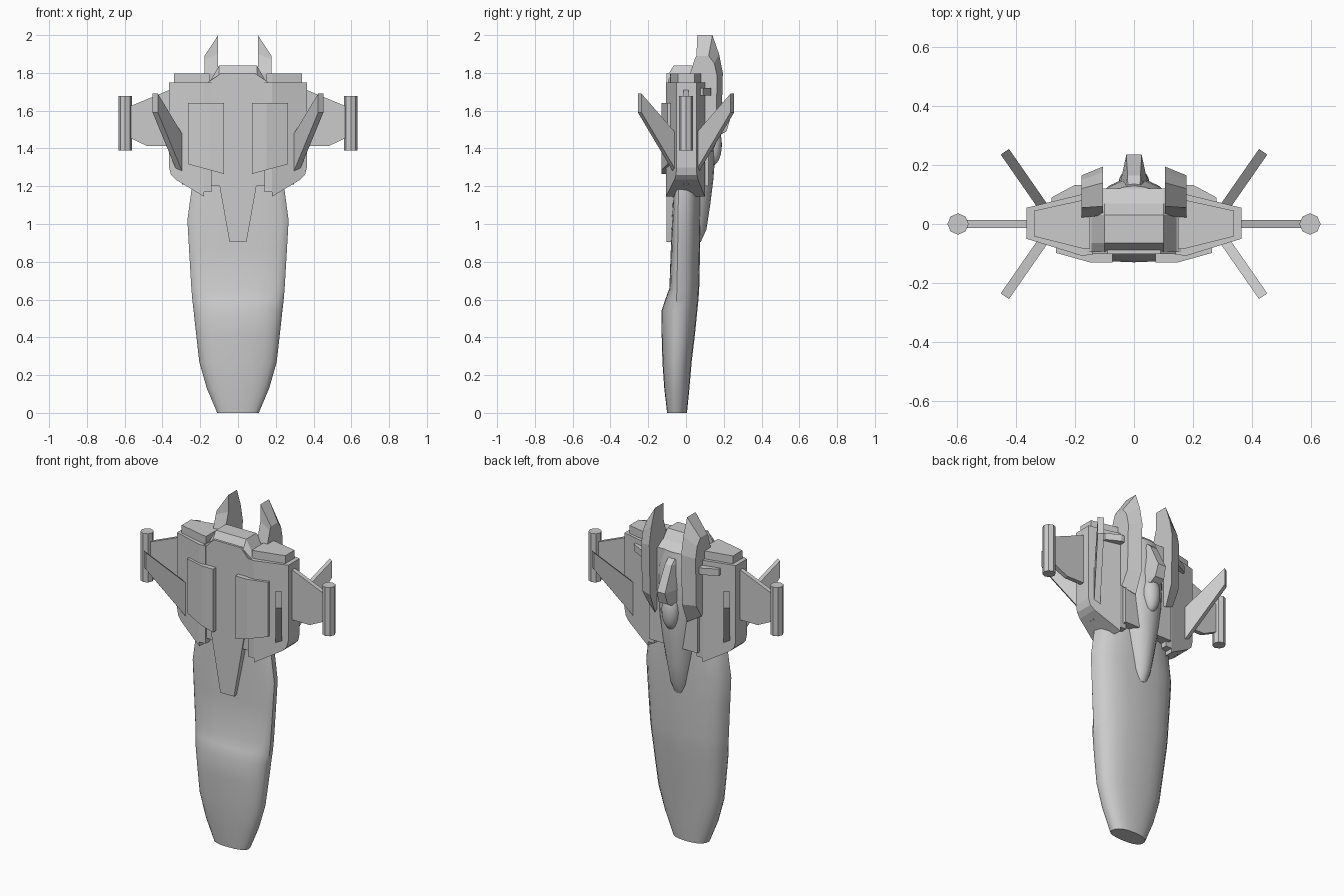
import bpy, bmesh, math
from mathutils import Vector

if "Cube" in bpy.data.objects:
    bpy.data.objects.remove(bpy.data.objects["Cube"])


def loft(name, rings, smooth=0, mirror=""):
    """Skin equal-length closed rings, cap both ends, mirror about the world axes."""
    bm = bmesh.new()
    vs = [[bm.verts.new(p) for p in r] for r in rings]
    n = len(rings[0])
    for a, b in zip(vs, vs[1:]):
        for i in range(n):
            j = (i + 1) % n
            bm.faces.new((a[i], a[j], b[j], b[i]))
    bm.faces.new(vs[0])
    bm.faces.new(vs[-1])
    bmesh.ops.recalc_face_normals(bm, faces=bm.faces)
    me = bpy.data.meshes.new(name)
    bm.to_mesh(me)
    bm.free()
    ob = bpy.data.objects.new(name, me)
    bpy.context.collection.objects.link(ob)
    if mirror:
        m = ob.modifiers.new("mirror", 'MIRROR')
        m.use_axis = ("x" in mirror, "y" in mirror, False)
        m.use_mirror_merge = False
    if smooth:
        bpy.ops.object.select_all(action='DESELECT')
        ob.select_set(True)
        bpy.context.view_layer.objects.active = ob
        bpy.ops.object.shade_smooth_by_angle(angle=math.radians(smooth))
    return ob


def section(w, yf, yc, yb, z, n=10, p=0.8):
    """Lens-like section: shallow front arc and fuller back arc meeting at yc."""
    r = []
    for k in range(2 * n):
        t = math.pi * k / n
        c, s = math.cos(t), math.sin(t)
        x = w * math.copysign(abs(c) ** p, c)
        if k % n == 0:
            y = yc
        elif s > 0:
            y = yc + (yb - yc) * s ** p
        else:
            y = yc - (yc - yf) * abs(s)
        r.append((x, y, z))
    return r


# Main hull, standing on its nose
loft("hull", [section(*s) for s in (
    (.11, -.10, -.06, .005, 0), (.165, -.115, -.06, .018, .13),
    (.205, -.125, -.058, .03, .27), (.222, -.129, -.055, .048, .42),
    (.235, -.13, -.052, .06, .54), (.242, -.11, -.05, .066, .60),
    (.247, -.088, -.048, .07, .66), (.26, -.08, -.044, .075, .88),
    (.268, -.075, -.042, .077, 1.02), (.245, -.068, -.04, .077, 1.19),
    (.17, -.06, -.04, .07, 1.4))], smooth=35)

# Engine core block between the pods
core = [(-.16, 1.2), (.16, 1.2), (.16, 1.75), (.145, 1.76), (.10, 1.84),
        (-.10, 1.84), (-.145, 1.76), (-.16, 1.75)]
low = [(x, min(z, 1.79)) for x, z in core]
loft("core_block", [[(x, -.095, z) for x, z in low], [(x, -.065, z) for x, z in core],
                    [(x, .03, z) for x, z in core], [(x, .07, z) for x, z in low],
                    [(x, .12, min(z, 1.76)) for x, z in core]])

# Tapering front plate
plate = [(-.045, .905), (.045, .905), (.11, 1.27), (.145, 1.5), (.145, 1.74),
         (.09, 1.80), (-.09, 1.80), (-.145, 1.74), (-.145, 1.5), (-.11, 1.27)]
loft("front_plate", [[(x, y, z) for x, z in plate] for y in (-.102, -.05)])


# Side pods: outline in x,z, thinner toward the outer edge
def depth(x, f0, f1):
    t = (x - .18) / .185
    return f0 + (f1 - f0) * t


pod = [(.18, 1.145), (.33, 1.235), (.355, 1.26), (.365, 1.30), (.365, 1.75), (.18, 1.75)]
loft("side_pod", [[(x, depth(x, -.107, -.05), z) for x, z in pod],
                  [(x, depth(x, .10, .055), z) for x, z in pod]], mirror="x")
inner = [(.14, -.105), (.181, -.107), (.181, .10), (.14, .10)]
loft("pod_root", [[(x, y, z) for x, y in inner] for z in (1.17, 1.75)], mirror="x")
cap = [(.15, -.085), (.18, -.082), (.34, -.042), (.34, .045), (.18, .08), (.15, .08)]
loft("pod_cap", [[(x, y, z) for x, y in cap] for z in (1.74, 1.797)], mirror="x")

# Front armour panels, bent along one vertical line
bend = [(.073, -.13), (.15, -.13), (.265, -.098), (.265, -.06), (.15, -.09), (.073, -.09)]
loft("front_panel", [[(x, y, 1.265 + (x - .073) * .27) for x, y in bend],
                     [(x, y, 1.64) for x, y in bend]], mirror="x")

# Outer wings and wingtip cannons
wing = [(.35, 1.715), (.58, 1.62), (.58, 1.46), (.48, 1.412), (.35, 1.412)]
loft("wing", [[(x, y, z) for x, z in wing] for y in (-.013, .013)], mirror="x")
loft("cannon", [[(.597 + .036 * math.cos(k * math.pi / 4), .036 * math.sin(k * math.pi / 4), z)
                 for k in range(8)] for z in (1.388, 1.677)], mirror="x")

# Four diagonal blades
d = Vector((.57, .82, 0)).normalized()
nrm = Vector((d.y, -d.x, 0)) * .017
blade = [(-.04, 1.43), (.235, 1.69), (.235, 1.59), (-.04, 1.21)]
base = Vector((.304, .052, 0))
loft("diagonal_blade", [[base + d * u + Vector((0, 0, z)) + nrm * s for u, z in blade]
                        for s in (-1, 1)], mirror="xy")

# Rear spine tapering down the back
loft("rear_spine", [section(w, .0, .03, yb, z, p=1) for w, yb, z in (
    (.04, .078, .905), (.06, .108, .97), (.085, .128, 1.1), (.11, .145, 1.235),
    (.13, .155, 1.37), (.14, .155, 1.5), (.14, .15, 1.65), (.12, .13, 1.76))], smooth=35)

# Ridge fairing and rounded bump on the spine
ridge = [(.11, 1.75, .035, .02), (.165, 1.70, .04, .022), (.235, 1.56, .055, .026),
         (.215, 1.49, .055, .03), (.14, 1.45, .05, .03)]
loft("ridge_fairing", [[(-wb, .10, z), (-wt, y, z), (wt, y, z), (wb, .10, z)]
                       for y, z, wb, wt in ridge])
bpy.ops.mesh.primitive_uv_sphere_add(segments=20, ring_count=12, radius=1, location=(0, .14, 1.42))
bump = bpy.context.object
bump.name = "spine_bump"
bump.scale = (.052, .05, .11)
bpy.ops.object.shade_smooth()

# Twin tail fins
fin_in = [(.06, 2), (.14, 2), (.175, 1.9), (.195, 1.8), (.187, 1.5), (.14, 1.38),
          (.05, 1.45), (.03, 1.8), (.06, 1.9)]
fin_out = [(.055, 1.89), (.12, 1.89), (.15, 1.85), (.165, 1.78), (.158, 1.5), (.11, 1.42),
           (.05, 1.47), (.02, 1.79), (.045, 1.87)]
loft("tail_fin", [[(.105, y, z) for y, z in fin_in], [(.178, y, z) for y, z in fin_out]], mirror="x")

# Small bars on the back of the pods
bar = [(.17, .06), (.28, .06), (.28, .09), (.20, .133), (.17, .133)]
loft("rear_bar", [[(x, y, z) for x, y in bar] for z in (1.68, 1.72)], mirror="x")
